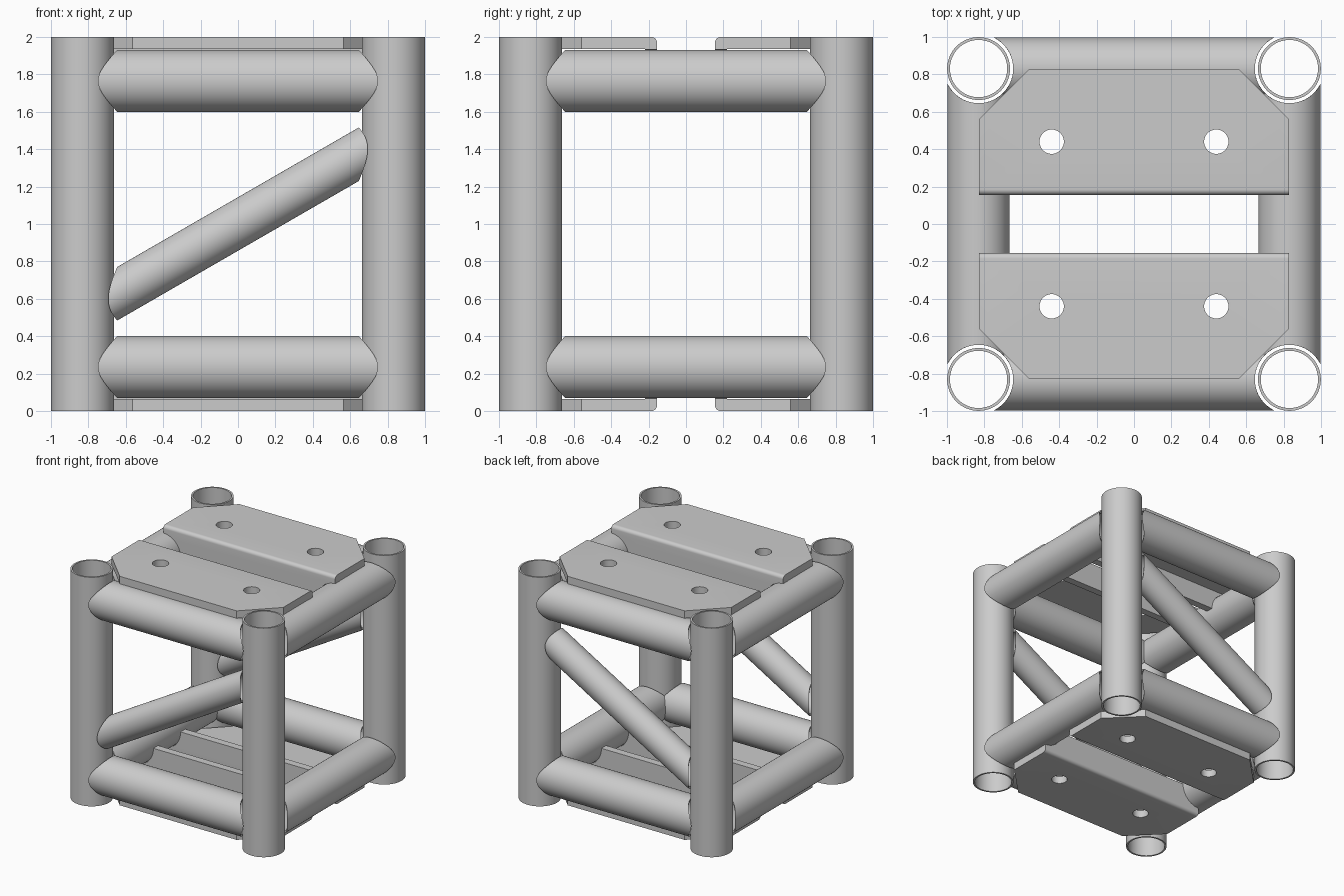
import bpy, bmesh
from math import sin, cos, tan, pi, sqrt, radians
from mathutils import Matrix

if "Cube" in bpy.data.objects:
    bpy.data.objects.remove(bpy.data.objects["Cube"])

C = 0.831      # post axis offset
RP = 0.168     # post radius
COPE = 0.185   # radius of the saddle cut at tube ends
WALL = 0.015
N = 64


def finish(name, bm, matrix=None):
    if matrix:
        bmesh.ops.transform(bm, matrix=matrix, verts=bm.verts)
    bmesh.ops.recalc_face_normals(bm, faces=bm.faces)
    me = bpy.data.meshes.new(name)
    bm.to_mesh(me)
    bm.free()
    ob = bpy.data.objects.new(name, me)
    bpy.context.collection.objects.link(ob)
    return ob


def smooth(ob):
    bpy.ops.object.select_all(action='DESELECT')
    ob.select_set(True)
    bpy.context.view_layer.objects.active = ob
    bpy.ops.object.shade_smooth_by_angle(angle=radians(30))


def hollow(name, point, radius, matrix):
    """Pipe whose four rings come from point(angle, radius, end)."""
    bm = bmesh.new()
    rings = []
    for r, end in ((radius, -1), (radius, 1), (radius - WALL, 1), (radius - WALL, -1)):
        rings.append([bm.verts.new(point(2 * pi * i / N, r, end)) for i in range(N)])
    for k in range(4):
        a, b = rings[k], rings[(k + 1) % 4]
        for i in range(N):
            j = (i + 1) % N
            bm.faces.new((a[i], a[j], b[j], b[i]))
    smooth(finish(name, bm, matrix))


def coped_tube(name, radius, slope, matrix):
    """Tube along x, tilted by slope, saddle-cut around the posts."""
    def point(t, r, end):
        v, s = r * cos(t), r * sin(t)
        x = end * (C - sqrt(COPE ** 2 - v * v))
        return (x, v, x * tan(slope) + s / cos(slope))
    hollow(name, point, radius, matrix)


# corner posts
for sx in (-1, 1):
    for sy in (-1, 1):
        hollow("corner_post", lambda t, r, e: (r * cos(t), r * sin(t), 1 + e), RP,
               Matrix.Translation((sx * C, sy * C, 0)))

# horizontal rails, four per level
for z in (0.235, 1.765):
    for k in range(4):
        coped_tube("rail", 0.166, 0,
                   Matrix.Rotation(k * pi / 2, 4, 'Z') @ Matrix.Translation((0, -C, z)))

# diagonal braces, front and back
for sy in (-1, 1):
    coped_tube("diagonal_brace", 0.124, radians(30), Matrix.Translation((0, sy * C, 1)))


def prism(bm, pts, axis_vec):
    f = bm.faces.new([bm.verts.new(p) for p in pts])
    ext = bmesh.ops.extrude_face_region(bm, geom=[f])
    vs = [g for g in ext['geom'] if isinstance(g, bmesh.types.BMVert)]
    bmesh.ops.translate(bm, vec=axis_vec, verts=vs)


def cylinder(bm, r, depth, matrix):
    bmesh.ops.create_cone(bm, cap_ends=True, segments=48, radius1=r, radius2=r,
                          depth=depth, matrix=matrix)


# angle plate: flat mounting plate with an upright flange on the inner edge
TH, Y0, Y1, H, B = 0.065, 0.155, 0.825, 0.24, 0.03
arc = [(Y0 + B - B * cos(a), B - B * sin(a)) for a in [i * pi / 16 for i in range(9)]]
profile = arc + [(Y1, 0), (Y1, TH), (Y0 + TH, TH), (Y0 + TH, H), (Y0, H)]
bm = bmesh.new()
prism(bm, [(-0.83, y, z) for y, z in profile], (1.66, 0, 0))
plate = finish("angle_plate", bm)

# cutters: corner chamfers, bolt holes, flange notches around the side rails
bm = bmesh.new()
for s in (-1, 1):
    prism(bm, [(s * 0.87, 0.52, -0.1), (s * 0.53, 0.86, -0.1), (s * 0.9, 0.9, -0.1)], (0, 0, 0.3))
    cylinder(bm, 0.065, 0.3, Matrix.Translation((s * 0.44, 0.44, 0)))
    cylinder(bm, RP, 0.2, Matrix.Translation((s * C, 0.2, 0.235)) @ Matrix.Rotation(pi / 2, 4, 'X'))
cutter = finish("plate_cutter", bm)
cutter.hide_render = True
mod = plate.modifiers.new("cut", 'BOOLEAN')
mod.operation, mod.solver, mod.object = 'DIFFERENCE', 'EXACT', cutter
bpy.context.view_layer.update()
cut = bpy.data.meshes.new_from_object(plate.evaluated_get(bpy.context.evaluated_depsgraph_get()))
bpy.data.objects.remove(cutter)
bpy.data.objects.remove(plate)

# two plates at the bottom, two mirrored at the top
for sz, z in ((1, 0), (-1, 2)):
    for sy in (1, -1):
        bm = bmesh.new()
        bm.from_mesh(cut)
        smooth(finish("angle_plate", bm,
                      Matrix.Translation((0, 0, z)) @ Matrix.Diagonal((1, sy, sz, 1))))
